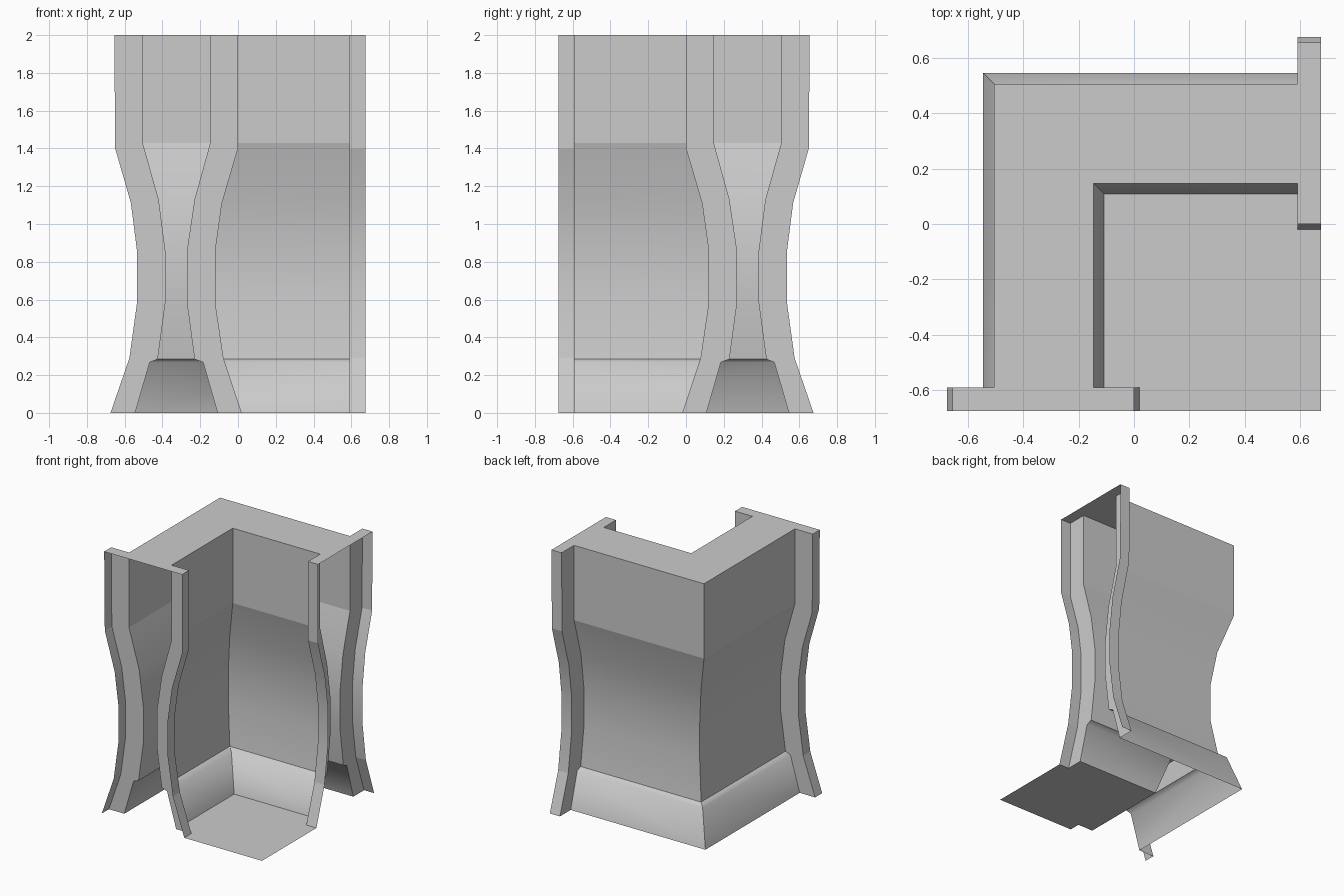
import bpy, bmesh

if "Cube" in bpy.data.objects:
    bpy.data.objects.remove(bpy.data.objects["Cube"])

END, STOP = 0.675, 0.59      # open end of each arm, and where its flange starts

# Side profiles, bottom to top: (distance from the centre planes, z)
WALL_Z = [0, 0.268, 0.285, 0.58, 0.86, 1.13, 1.43, 2]
RIM_Z = [0, 0.27, 0.29, 0.58, 0.86, 1.11, 1.40, 2]
OUTER_WALL = [0.545, 0.467, 0.425, 0.385, 0.385, 0.42, 0.505, 0.505]
OUTER_RIM = [0.675, 0.582, 0.575, 0.535, 0.535, 0.567, 0.65, 0.655]
INNER_WALL = [0.108, 0.185, 0.23, 0.27, 0.27, 0.23, 0.147, 0.147]
INNER_RIM = [-0.02, 0.07, 0.077, 0.12, 0.12, 0.085, 0.0, 0.0]


def plan_path(wall, rim, k):
    """L-shaped plan line with a stepped flange at both ends, at level k."""
    w, r, wz, rz = wall[k], rim[k], WALL_Z[k], RIM_Z[k]
    half = [(-r, -END, rz), (-r, -STOP, rz), (-w, -STOP, wz)]
    mirrored = [(-y, -x, z) for x, y, z in reversed(half)]
    return half + [(-w, w, wz)] + mirrored


def finish(name, bm):
    mesh = bpy.data.meshes.new(name)
    bm.to_mesh(mesh)
    bm.free()
    bpy.context.collection.objects.link(bpy.data.objects.new(name, mesh))


def shell(name, wall, rim, flip):
    """Open sheet lofted through all levels."""
    bm = bmesh.new()
    rows = [[bm.verts.new(p) for p in plan_path(wall, rim, k)]
            for k in range(len(WALL_Z))]
    for k in range(len(rows) - 1):
        lo, hi = rows[k], rows[k + 1]
        for j in range(len(lo) - 1):
            quad = [lo[j], hi[j], hi[j + 1], lo[j + 1]]
            face = bm.faces.new(quad[::-1] if flip else quad)
            face.smooth = True
    # sharp plan corners, ledge and start of the straight upper part
    for column in zip(*rows):
        for a, b in zip(column, column[1:]):
            bm.edges.get((a, b)).smooth = False
    for k in (2, 6):
        for a, b in zip(rows[k], rows[k][1:]):
            bm.edges.get((a, b)).smooth = False
    finish(name, bm)


def plate(name, points):
    """Flat face looking up; points run clockwise seen from above."""
    bm = bmesh.new()
    bm.faces.new([bm.verts.new(p) for p in reversed(points)])
    finish(name, bm)


# Outer and inner faces of the corner wall
shell("outer_wall", OUTER_WALL, OUTER_RIM, False)
shell("inner_wall", INNER_WALL, INNER_RIM, True)

# Flat top spanning both faces
plate("wall_top", plan_path(OUTER_WALL, OUTER_RIM, -1)
      + plan_path(INNER_WALL, INNER_RIM, -1)[::-1])

# Floor inside the corner
plate("corner_floor", plan_path(INNER_WALL, INNER_RIM, 0) + [(END, -END, 0)])
